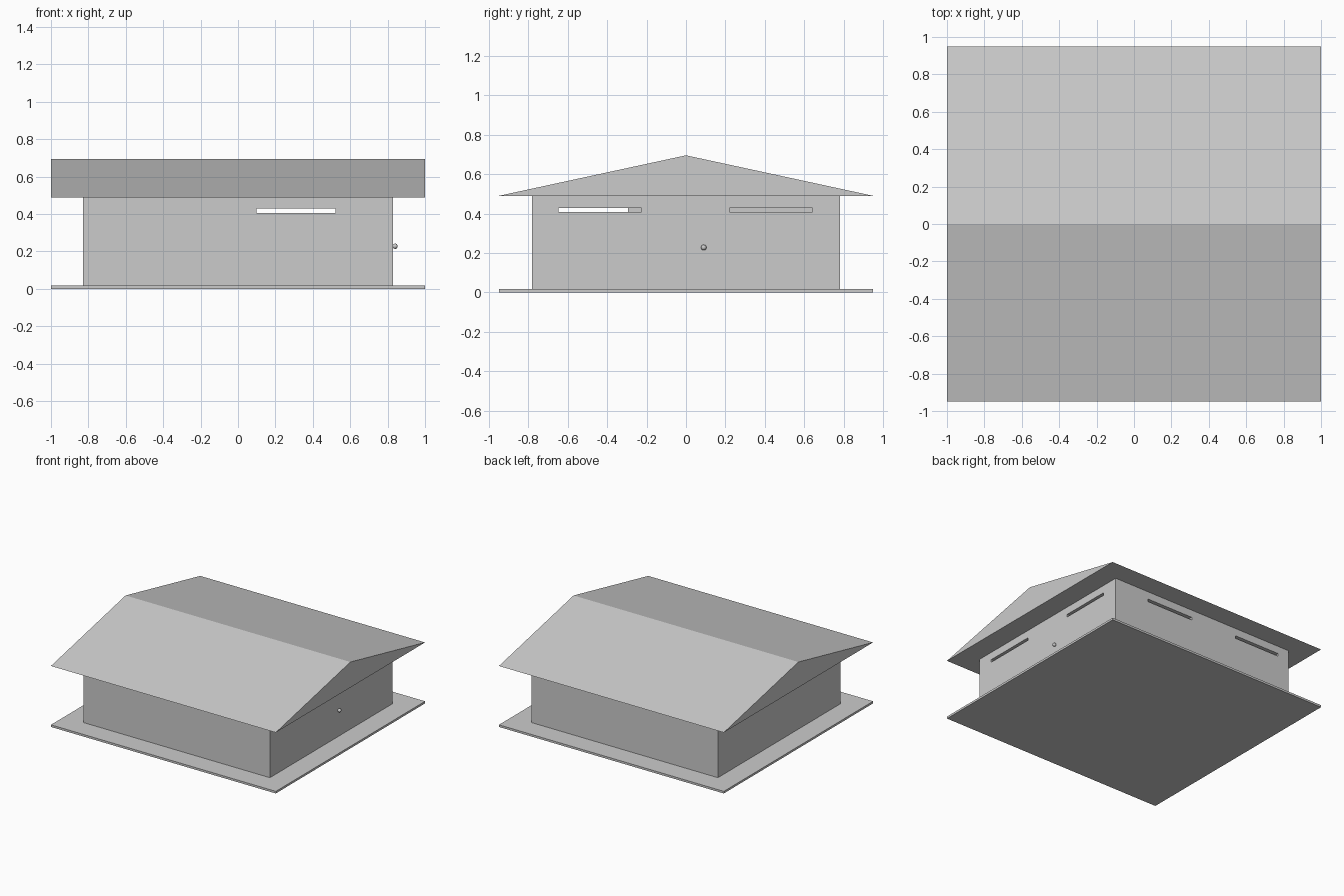
import bpy, bmesh
from mathutils import Vector

if "Cube" in bpy.data.objects:
    bpy.data.objects.remove(bpy.data.objects["Cube"])


def make_object(name, bm):
    bmesh.ops.recalc_face_normals(bm, faces=bm.faces)
    mesh = bpy.data.meshes.new(name)
    bm.to_mesh(mesh)
    bm.free()
    obj = bpy.data.objects.new(name, mesh)
    bpy.context.collection.objects.link(obj)
    return obj


def add_box(bm, lo, hi):
    lo, hi = Vector(lo), Vector(hi)
    for v in bmesh.ops.create_cube(bm, size=1)["verts"]:
        v.co = (lo + hi) / 2 + v.co * (hi - lo)


def box(name, lo, hi):
    bm = bmesh.new()
    add_box(bm, lo, hi)
    return make_object(name, bm)


BASE_TOP, EAVE, RIDGE = 0.017, 0.49, 0.695
X, Y, T = 0.83, 0.78, 0.03            # wall outer half sizes and thickness
SLOT_LOW, SLOT_HIGH = 0.407, 0.429

# Base plate
box("base_plate", (-1, -0.948, 0), (1, 0.948, BASE_TOP))

# Wall panels: x range, y range and the vent slots along each panel
walls = {
    "front_wall": ((-X + T, X), (-Y, -Y + T), [(0.10, 0.52)]),
    "back_wall": ((-X + T, X), (Y - T, Y), [(0.10, 0.52), (-0.73, -0.32)]),
    "left_wall": ((-X, -X + T), (-Y, Y), [(-0.71, -0.295)]),
    "right_wall": ((X - T, X), (-Y + T, Y - T), [(-0.645, -0.225), (0.22, 0.64)]),
}
for name, (xs, ys, slots) in walls.items():
    wall = box(name, (xs[0], ys[0], BASE_TOP), (xs[1], ys[1], EAVE))
    bm = bmesh.new()
    for a, b in slots:
        if xs[1] - xs[0] > 1:
            add_box(bm, (a, ys[0] - 0.05, SLOT_LOW), (b, ys[1] + 0.05, SLOT_HIGH))
        else:
            add_box(bm, (xs[0] - 0.05, a, SLOT_LOW), (xs[1] + 0.05, b, SLOT_HIGH))
    cutter = make_object(name + "_slot_cutter", bm)
    cut = wall.modifiers.new("vent_slots", "BOOLEAN")
    cut.operation = "DIFFERENCE"
    cut.solver = "EXACT"
    cut.object = cutter
    cutter.hide_render = True
    cutter.hide_set(True)

# Gable roof: triangular profile swept along x
bm = bmesh.new()
profile = [(-0.948, EAVE), (0.948, EAVE), (0, RIDGE)]
face = bm.faces.new([bm.verts.new((-1, y, z)) for y, z in profile])
swept = bmesh.ops.extrude_face_region(bm, geom=[face], use_keep_orig=True)
verts = [g for g in swept["geom"] if isinstance(g, bmesh.types.BMVert)]
bmesh.ops.translate(bm, verts=verts, vec=(2, 0, 0))
make_object("roof", bm)

# Round door knob on the right wall
bpy.ops.mesh.primitive_uv_sphere_add(segments=24, ring_count=12, radius=0.014,
                                     location=(0.84, 0.09, 0.228))
bpy.context.object.name = "door_knob"
bpy.ops.object.shade_smooth()
